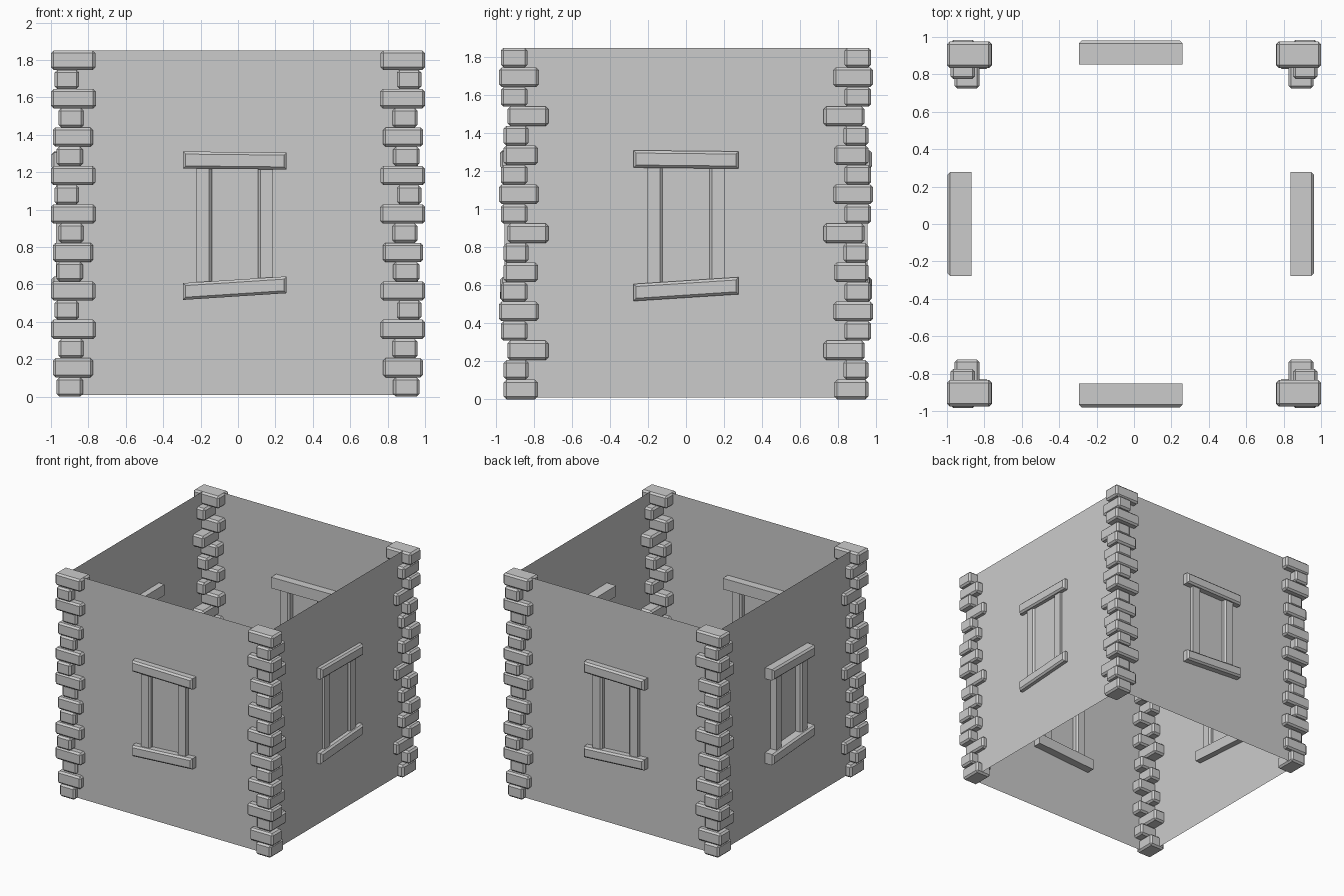
import bpy, bmesh
from math import pi
from mathutils import Matrix, Vector

cube = bpy.data.objects.get("Cube")
if cube:
    bpy.data.objects.remove(cube, do_unlink=True)

grey = bpy.data.materials.new("stone grey")
grey.use_nodes = True
COLOUR = (0.6, 0.6, 0.6, 1)
grey.diffuse_color = COLOUR
grey.node_tree.nodes["Principled BSDF"].inputs["Base Color"].default_value = COLOUR

WALL = 0.92      # distance of each wall from the middle
HEIGHT = 1.85


def finish(bm, name):
    bmesh.ops.recalc_face_normals(bm, faces=bm.faces)
    mesh = bpy.data.meshes.new(name)
    bm.to_mesh(mesh)
    bm.free()
    mesh.materials.append(grey)
    obj = bpy.data.objects.new(name, mesh)
    bpy.context.collection.objects.link(obj)
    return obj


def box(low, high, bevel, pick=lambda edge: True, shear=0):
    """Box with chamfers on the picked edges; shear raises z along x."""
    bm = bmesh.new()
    bmesh.ops.create_cube(bm, size=1)
    low, high = Vector(low), Vector(high)
    for v in bm.verts:
        v.co = Vector(l + (h - l) * (c + 0.5) for l, h, c in zip(low, high, v.co))
    bmesh.ops.bevel(bm, geom=[e for e in bm.edges if pick(e)], offset=bevel,
                    segments=1, affect='EDGES')
    for v in bm.verts:
        v.co.z += shear * v.co.x
    return bm


# Thin walls, open above and below
bm = bmesh.new()
corners = [(-WALL, -WALL), (WALL, -WALL), (WALL, WALL), (-WALL, WALL)]
rings = [[bm.verts.new((x, y, z)) for x, y in corners] for z in (0.01, HEIGHT)]
for i in range(4):
    j = (i + 1) % 4
    bm.faces.new((rings[0][i], rings[0][j], rings[1][j], rings[1][i]))
finish(bm, "walls")

# Corner stones: six courses repeated three times, as x and y (inner, outer)
COURSES = [
    ((0.83, 0.97), (0.78, 0.96)),
    ((0.775, 0.99), (0.83, 0.96)),
    ((0.825, 0.96), (0.725, 0.94)),
    ((0.76, 1.0), (0.835, 0.975)),
    ((0.85, 0.98), (0.775, 0.985)),
    ((0.763, 1.0), (0.835, 0.975)),
]
STEP = HEIGHT / 18
for side, sx in (("left", 1), ("right", -1)):
    for end, sy in (("front", -1), ("back", 1)):
        for i in range(18):
            (x0, x1), (y0, y1) = COURSES[i % 6]
            bm = box((x0, y0, i * STEP), (x1, y1, (i + 1) * STEP), 0.014)
            bm.transform(Matrix.Diagonal((sx, sy, 1, 1)))
            finish(bm, f"{end}_{side}_corner_stone_{i + 1}")


# Window frames, modelled on the front and turned to each side
def outer_edge(edge):
    return any(v.co.y < -0.96 for v in edge.verts) and \
        all(v.co.y < -0.96 for v in edge.verts)


def window(name, angle):
    turn = Matrix.Translation((-0.017, 0, 0)) @ Matrix.Rotation(angle, 4, 'Z')

    def add(bm, part):
        bm.transform(turn)
        finish(bm, f"{name}_{part}")

    add(box((-0.277, -0.98, 1.217), (0.277, -0.853, 1.308), 0.014, outer_edge, -0.01),
        "window_lintel")
    add(box((-0.277, -0.98, 0.535), (0.277, -0.853, 0.625), 0.014, outer_edge, 0.065),
        "window_sill")
    for side, s in (("left", 1), ("right", -1)):
        bm = box((0.123, -0.955, 0.58), (0.205, -0.87, 1.23), 0.014,
                 lambda e: all(v.co.x < 0.13 for v in e.verts)
                 and abs(e.verts[0].co.z - e.verts[1].co.z) > 0.1)
        bm.transform(Matrix.Diagonal((s, 1, 1, 1)))
        add(bm, f"window_{side}_post")


for i, name in enumerate(("front", "left", "back", "right")):
    window(name, i * pi / 2)
